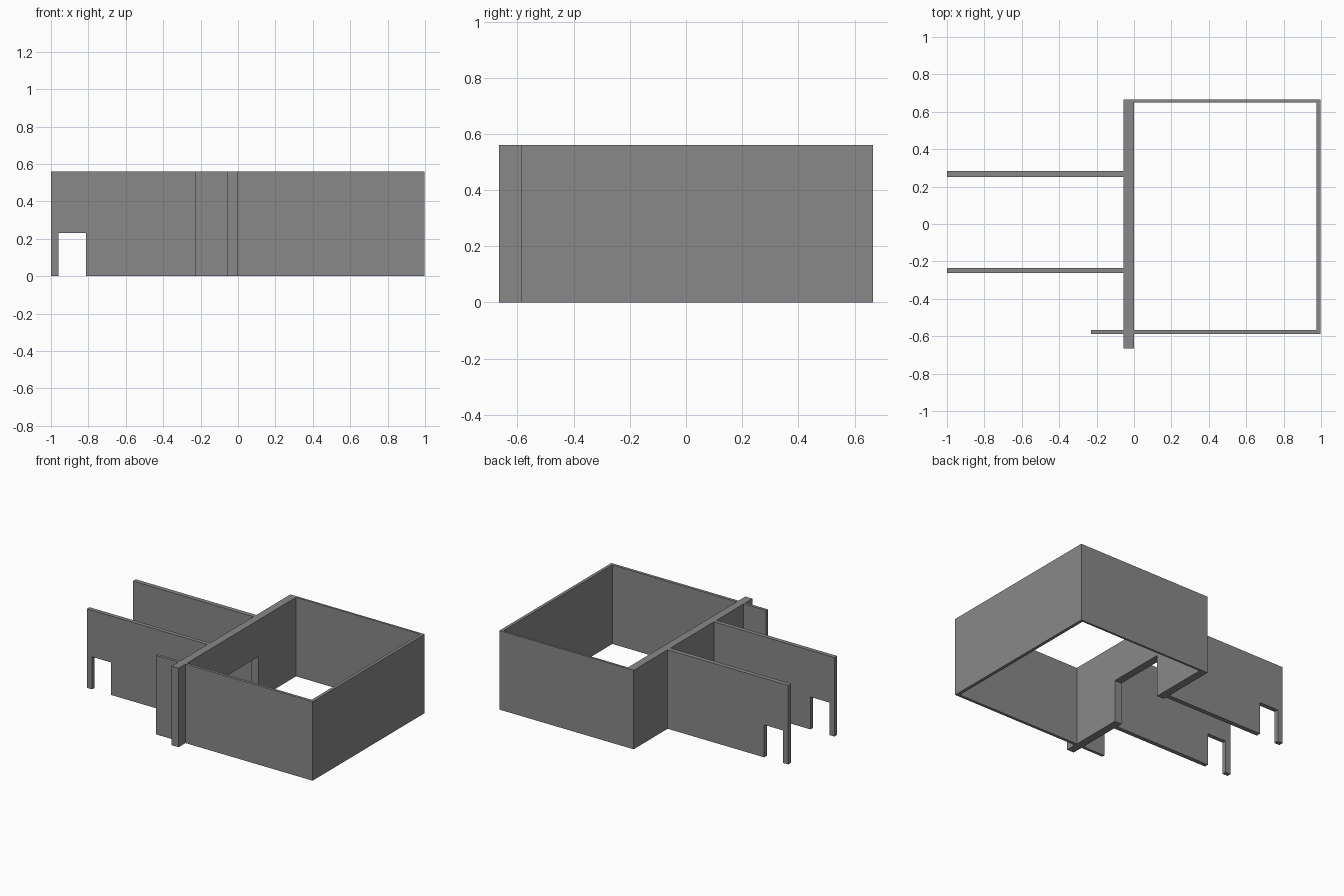
import bpy
import bmesh

if "Cube" in bpy.data.objects:
    bpy.data.objects.remove(bpy.data.objects["Cube"])

H = 0.56  # wall height

grey = bpy.data.materials.new("wall grey")
grey.diffuse_color = (0.25, 0.25, 0.25, 1)
grey.use_nodes = True
grey.node_tree.nodes["Principled BSDF"].inputs["Base Color"].default_value = grey.diffuse_color


def wall(name, outline, axis, lo, hi):
    """Extrude an upright outline of (along, z) points between lo and hi on the given axis."""
    bm = bmesh.new()
    if axis == "y":
        verts = [bm.verts.new((a, lo, z)) for a, z in outline]
        shift = (0, hi - lo, 0)
    else:
        verts = [bm.verts.new((lo, a, z)) for a, z in outline]
        shift = (hi - lo, 0, 0)
    face = bm.faces.new(verts)
    out = bmesh.ops.extrude_face_region(bm, geom=[face])
    moved = [g for g in out["geom"] if isinstance(g, bmesh.types.BMVert)]
    bmesh.ops.translate(bm, verts=moved, vec=shift)
    bmesh.ops.recalc_face_normals(bm, faces=bm.faces)
    mesh = bpy.data.meshes.new(name)
    bm.to_mesh(mesh)
    bm.free()
    mesh.materials.append(grey)
    obj = bpy.data.objects.new(name, mesh)
    bpy.context.collection.objects.link(obj)
    return obj


def plain(a, b):
    return [(a, 0), (b, 0), (b, H), (a, H)]


def doorway(a, b, d0, d1, top):
    return [(a, 0), (d0, 0), (d0, top), (d1, top), (d1, 0), (b, 0), (b, H), (a, H)]


# thick central wall with a wide passage
wall("central_wall", doorway(-0.665, 0.665, -0.19, 0.23, 0.30), "x", -0.055, 0)

# room walls on the right
wall("room_back_wall", plain(0, 0.975), "y", 0.65, 0.665)
wall("room_side_wall", plain(-0.588, 0.665), "x", 0.975, 0.997)
wall("room_front_wall", plain(0, 0.975), "y", -0.588, -0.568)
wall("front_wall_stub", plain(-0.23, -0.055), "y", -0.588, -0.568)

# corridor walls on the left, each with a small door
for name, y0, y1 in (("corridor_back_wall", 0.252, 0.284),
                     ("corridor_front_wall", -0.263, -0.234)):
    wall(name, doorway(-1, -0.055, -0.96, -0.812, 0.23), "y", y0, y1)
